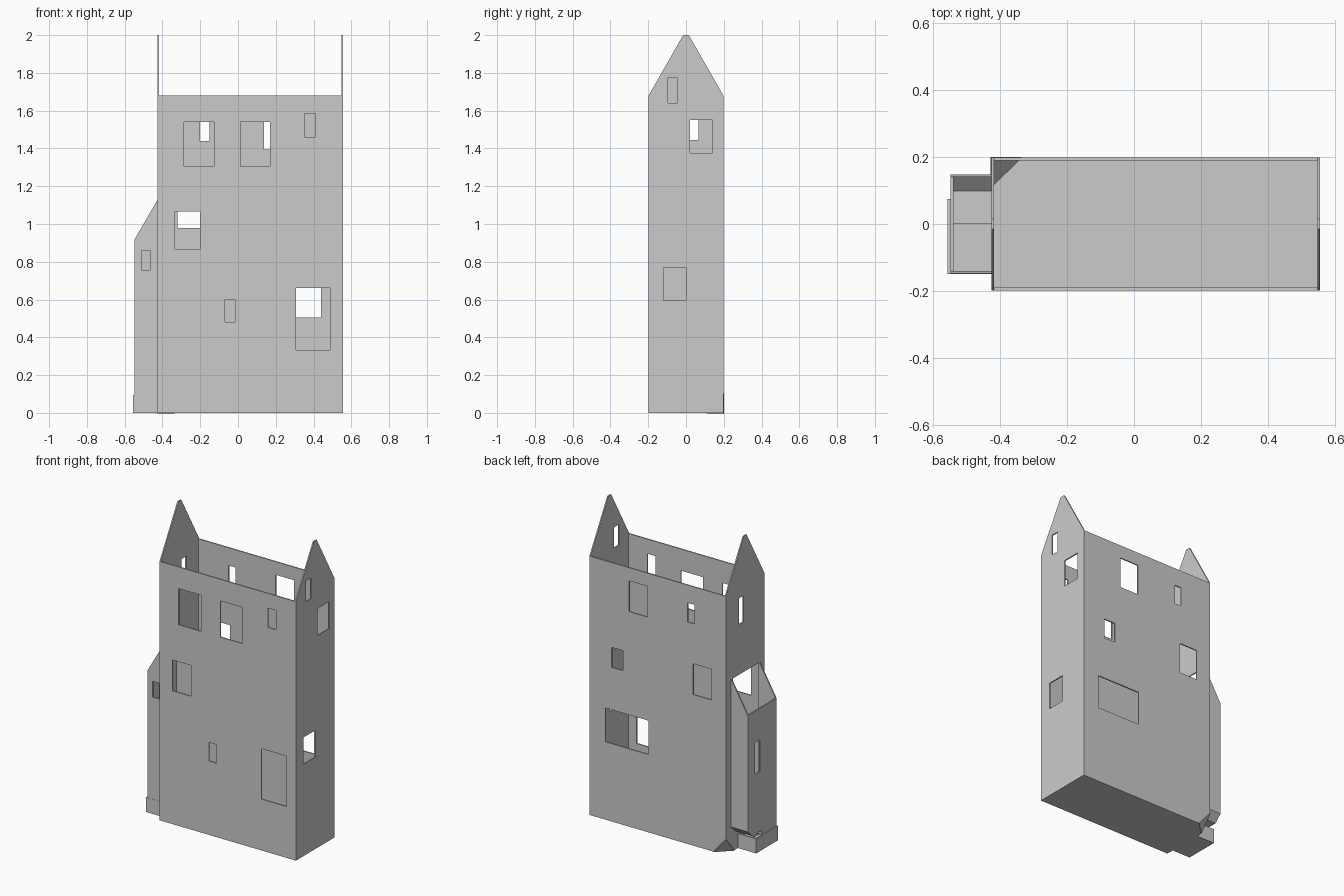
import bpy, bmesh
from mathutils import Matrix

if "Cube" in bpy.data.objects:
    bpy.data.objects.remove(bpy.data.objects["Cube"])

T = 0.008  # wall thickness

# local panel axes (u, v, normal) for each facing
FRAMES = {
    'x': Matrix(((0, 0, 1, 0), (1, 0, 0, 0), (0, 1, 0, 0), (0, 0, 0, 1))),
    'y': Matrix(((1, 0, 0, 0), (0, 0, -1, 0), (0, 1, 0, 0), (0, 0, 0, 1))),
    'z': Matrix.Identity(4),
}


def rect(u0, u1, v0, v1):
    return [(u0, v0), (u1, v0), (u1, v1), (u0, v1)]


def add_mesh(name, mesh):
    ob = bpy.data.objects.new(name, mesh)
    bpy.context.collection.objects.link(ob)
    return ob


def panel(name, axis, a, b, outline, holes=()):
    """Flat outline with holes, spanning a..b along the given axis."""
    cu = bpy.data.curves.new(name + "_profile", 'CURVE')
    cu.dimensions = '2D'
    cu.fill_mode = 'BOTH'
    cu.extrude = (b - a) / 2
    for loop in [outline, *holes]:
        sp = cu.splines.new('POLY')
        sp.points.add(len(loop) - 1)
        for p, (u, v) in zip(sp.points, loop):
            p.co = (u, v, 0, 1)
        sp.use_cyclic_u = True
    tmp = bpy.data.objects.new(name + "_profile", cu)
    bpy.context.collection.objects.link(tmp)
    deps = bpy.context.evaluated_depsgraph_get()
    me = bpy.data.meshes.new_from_object(tmp.evaluated_get(deps))
    bpy.data.objects.remove(tmp)
    shift = {'x': ((a + b) / 2, 0, 0), 'y': (0, (a + b) / 2, 0), 'z': (0, 0, (a + b) / 2)}[axis]
    me.transform(Matrix.Translation(shift) @ FRAMES[axis])
    bm = bmesh.new()
    bm.from_mesh(me)
    bmesh.ops.remove_doubles(bm, verts=bm.verts, dist=1e-5)
    bmesh.ops.recalc_face_normals(bm, faces=bm.faces)
    for f in bm.faces:
        f.smooth = False
    bm.to_mesh(me)
    bm.free()
    return add_mesh(name, me)


L, R, D, H = -0.425, 0.555, 0.198, 1.68   # house left, right, half depth, eaves
CX, CY, CZ = -0.335, 0.11, 0.105          # clipped back left corner

# house: front wall
panel("front_wall", 'y', -D, -D + T, rect(L, R, 0, H), [
    rect(-.287, -.128, 1.305, 1.54), rect(.012, .17, 1.305, 1.54),
    rect(.353, .41, 1.46, 1.585), rect(-.333, -.2, .865, 1.065),
    rect(-.07, -.017, .48, .60), rect(.307, .488, .333, .66)])

# house: back wall
panel("back_wall", 'y', D - T, D, [(CX, 0), (R, 0), (R, H), (L, H), (L, CZ)], [
    rect(.137, .27, 1.395, 1.595), rect(-.20, -.15, 1.44, 1.565),
    rect(.315, .395, 1.0, 1.13), rect(-.32, -.19, .98, 1.18),
    rect(.13, .44, .505, .725)])

# house: gable walls
gable = [(D, H), (.015, 2), (-.015, 2), (-D, H), (-D, 0)]
panel("right_gable_wall", 'x', R - T, R, gable + [(D, 0)], [
    rect(-.095, -.045, 1.64, 1.775), rect(.02, .14, 1.375, 1.55),
    rect(-.12, 0, .595, .77)])
passage = [(-.143, .015), (0, .015), (0, .125), (.1, .125),
           (.143, .17), (.143, 1.12), (-.143, 1.12)]
panel("left_gable_wall", 'x', L, L + T, gable + [(CY, 0), (D, CZ)],
      [rect(.015, .065, 1.445, 1.615), passage])

# house: floor and clipped corner
panel("house_floor", 'z', 0, T,
      [(L, -D), (R, -D), (R, D), (CX, D), (L, CY)])
bm = bmesh.new()
bm.faces.new([bm.verts.new(c) for c in ((CX, D, 0), (L, CY, 0), (L, D, CZ))])
me = bpy.data.meshes.new("corner_slope")
bm.to_mesh(me)
bm.free()
sol = add_mesh("corner_slope", me).modifiers.new("thickness", 'SOLIDIFY')
sol.thickness = T
sol.offset = 0

# side bay: outer wall, two sloping-top cheeks, raised floor
A, W = -0.547, 0.148
panel("bay_outer_wall", 'x', A, A + T,
      [(-W, 0), (0, 0), (0, .12), (.1, .12), (W, .17), (W, .92), (-W, .92)],
      [rect(.02, .073, .51, .715)])
panel("bay_front_cheek", 'y', -W, -W + T,
      [(A, 0), (L, 0), (L, 1.13), (A, .92)], [rect(-.51, -.463, .757, .86)])
panel("bay_back_cheek", 'y', W - T, W,
      [(A, .17), (L, .17), (L, 1.13), (A, .92)])
panel("bay_raised_floor", 'x', A, L + T,
      [(0, .095), (T, .095), (T, .12), (.1, .12), (W, .165),
       (W, .175), (.098, .128), (0, .128)])

# foot tray under the bay
F, Y0, Y1 = -0.556, -0.149, 0.075
panel("foot_floor", 'z', 0, T, rect(F, L + T, Y0, Y1))
panel("foot_outer_wall", 'x', F, F + T, rect(Y0, Y1, 0, .095))
for name, y in (("foot_front_wall", Y0), ("foot_back_wall", Y1 - T)):
    panel(name, 'y', y, y + T, rect(F, L + T, 0, .095))
